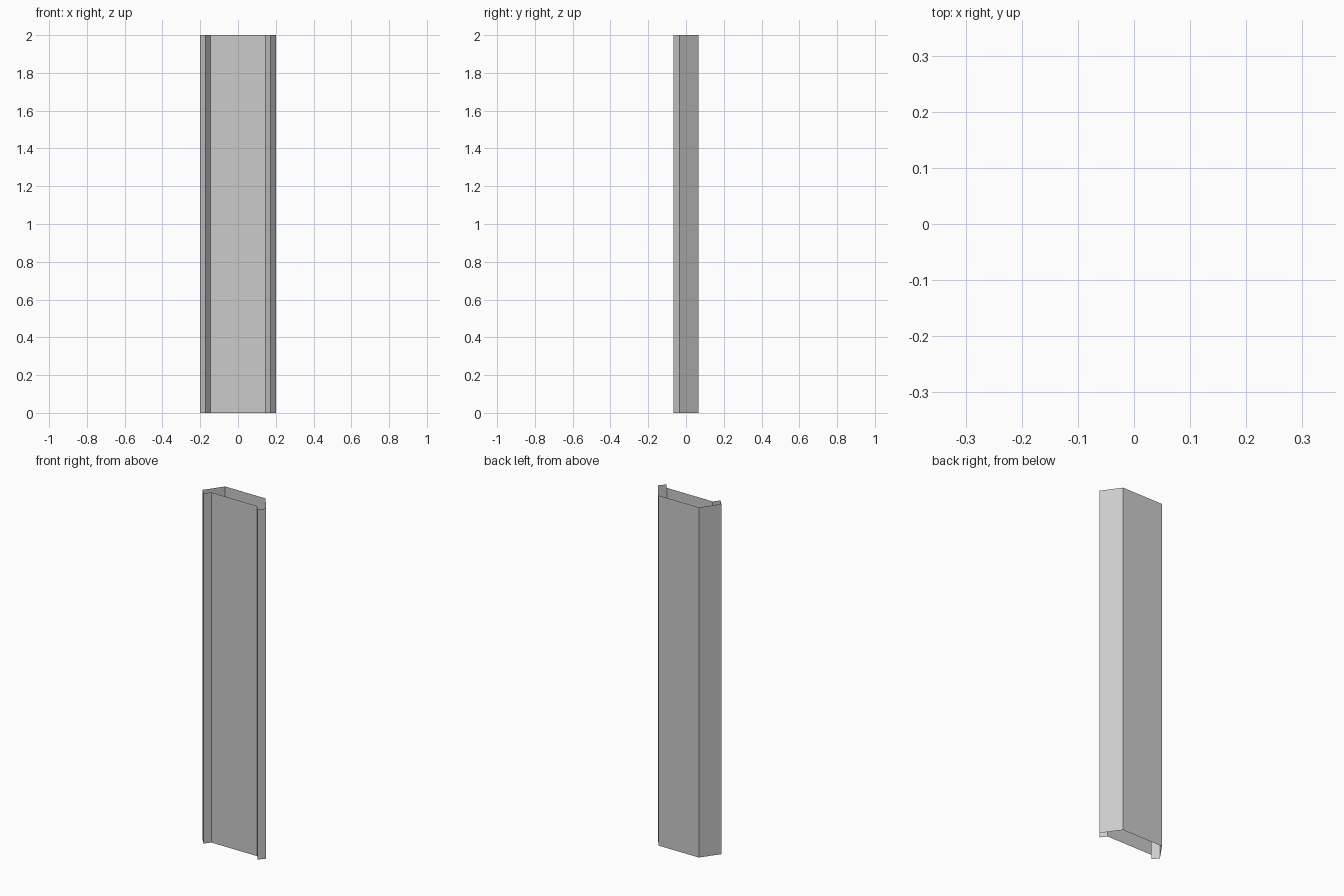
import bpy, bmesh

if "Cube" in bpy.data.objects:
    bpy.data.objects.remove(bpy.data.objects["Cube"])

HEIGHT = 2.0

# Right half of the closed cross-section, from back corner round to the front panel
half = [(0.128, 0.067), (0.2, -0.034), (0.171, -0.067), (0.145, -0.034)]
# Mirror to complete the loop
profile = half + [(-x, y) for x, y in reversed(half)]

# Open-ended tube: extrude the outline upwards
bm = bmesh.new()
low = [bm.verts.new((x, y, 0)) for x, y in profile]
high = [bm.verts.new((x, y, HEIGHT)) for x, y in profile]
n = len(profile)
for i in range(n):
    j = (i + 1) % n
    bm.faces.new((low[j], low[i], high[i], high[j]))
bm.normal_update()
# Make sure the back panel faces outwards
back = max(bm.faces, key=lambda f: f.calc_center_median().y)
if back.normal.y < 0:
    bmesh.ops.reverse_faces(bm, faces=bm.faces[:])

mesh = bpy.data.meshes.new("channel_post")
bm.to_mesh(mesh)
bm.free()
post = bpy.data.objects.new("channel_post", mesh)
bpy.context.collection.objects.link(post)
